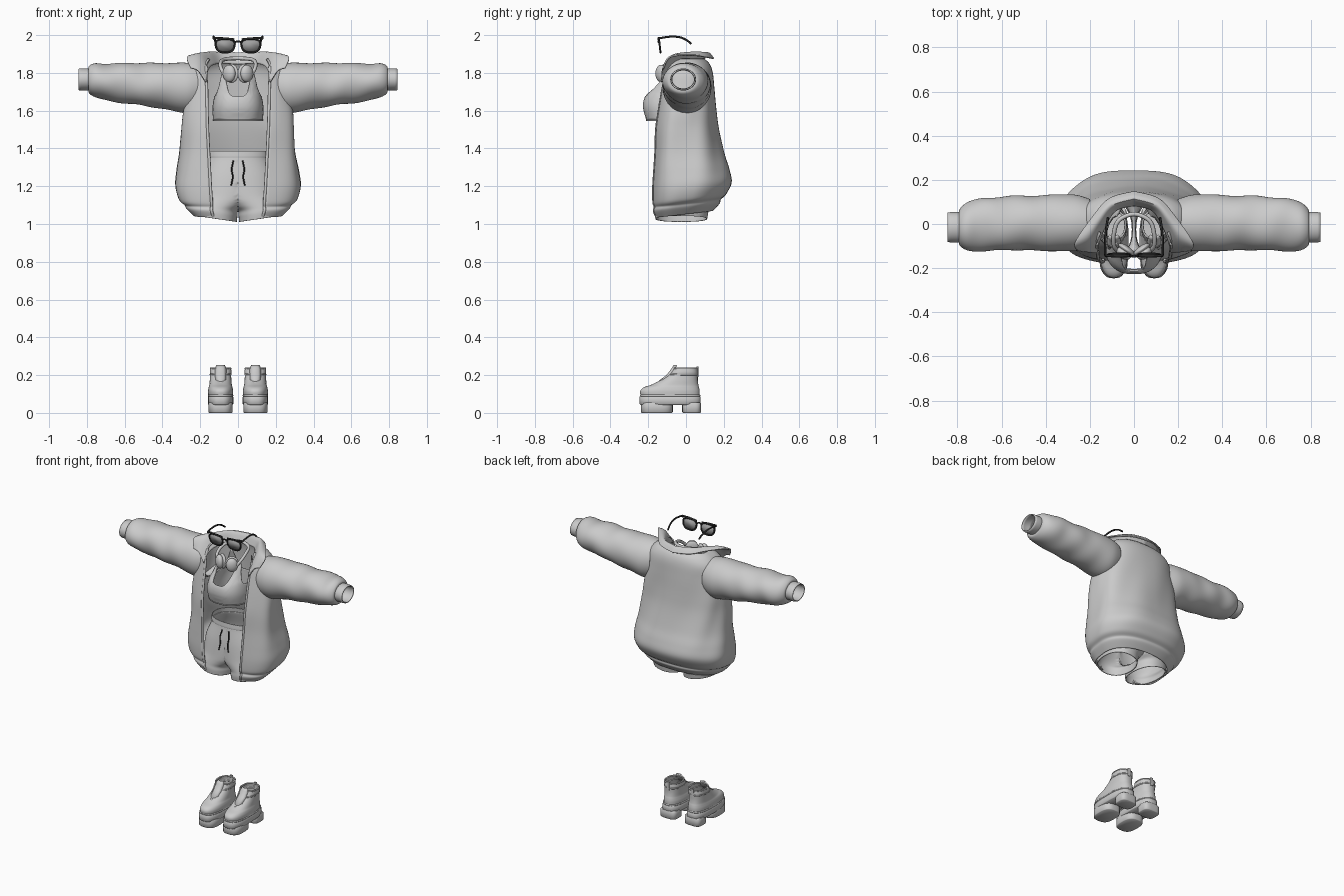
import bpy, bmesh
from math import sin, cos, pi, asin, radians, copysign
from mathutils import Vector, Matrix

if "Cube" in bpy.data.objects:
    bpy.data.objects.remove(bpy.data.objects["Cube"])


def material(name, value):
    m = bpy.data.materials.new(name)
    m.use_nodes = True
    colour = (value, value, value, 1)
    m.diffuse_color = colour
    m.node_tree.nodes["Principled BSDF"].inputs["Base Color"].default_value = colour
    return m


FABRIC = material("light grey", 0.6)
LENS = material("lens grey", 0.36)
BLACK = material("black", 0.02)


def power(v, e):
    return copysign(abs(v) ** e, v)


def smooth(rows, n=6):
    """Catmull-Rom interpolation through rows of equal length."""
    out = []
    last = len(rows) - 1
    for i in range(last):
        a, b, c, d = (rows[min(max(j, 0), last)] for j in range(i - 1, i + 3))
        for k in range(n):
            t = k / n
            out.append([q + t / 2 * (r - p + t * (2 * p - 5 * q + 4 * r - s + t * (3 * q - p - 3 * r + s)))
                        for p, q, r, s in zip(a, b, c, d)])
    return out + [list(rows[-1])]


def finish(name, bm, mat, thick=0, mirror=False):
    bmesh.ops.recalc_face_normals(bm, faces=bm.faces[:])
    mesh = bpy.data.meshes.new(name)
    bm.to_mesh(mesh)
    bm.free()
    mesh.materials.append(mat)
    for p in mesh.polygons:
        p.use_smooth = True
    mesh.set_sharp_from_angle(angle=radians(50))
    obj = bpy.data.objects.new(name, mesh)
    bpy.context.scene.collection.objects.link(obj)
    if mirror:
        obj.modifiers.new("Mirror", "MIRROR").merge_threshold = 0.002
    if thick:
        mod = obj.modifiers.new("Solidify", "SOLIDIFY")
        mod.thickness, mod.offset = thick, 0
    return obj


def loft(name, rings, mat=FABRIC, closed=True, cap=False, thick=0, mirror=False, split=False):
    bm = bmesh.new()
    grid = [[bm.verts.new(p) for p in ring] for ring in rings]
    n = len(grid[0])
    for lo, hi in zip(grid, grid[1:]):
        for k in range(n if closed else n - 1):
            bm.faces.new((lo[k], lo[(k + 1) % n], hi[(k + 1) % n], hi[k]))
    if cap:
        bm.faces.new(grid[0])
        bm.faces.new(grid[-1])
    if split:  # drop the wall lying on the mirror plane
        wall = [f for f in bm.faces if all(v.co.x < 0.001 for v in f.verts)]
        bmesh.ops.delete(bm, geom=wall, context="FACES")
    return finish(name, bm, mat, thick, mirror)


def tube(name, points, radius, mat=FABRIC, cyclic=False, n=6):
    cu = bpy.data.curves.new(name, "CURVE")
    cu.dimensions = "3D"
    cu.bevel_depth, cu.bevel_resolution, cu.use_fill_caps = radius, 2, True
    pts = smooth(points, n) if n > 1 else points
    sp = cu.splines.new("POLY")
    sp.points.add(len(pts) - 1)
    for p, co in zip(sp.points, pts):
        p.co = (*co, 1)
    sp.use_cyclic_u = cyclic
    cu.materials.append(mat)
    obj = bpy.data.objects.new(name, cu)
    bpy.context.scene.collection.objects.link(obj)


def oval(cx, rx, yf, yb, z, e=1.0, n=48):
    return [Vector((cx + rx * power(sin(a), e), (yf + yb) / 2 - (yb - yf) / 2 * power(cos(a), e), z))
            for a in (2 * pi * k / n for k in range(n))]


# Jacket body: open at the front; rows are z, half width, front, back, opening
def jacket_ring(z, hw, yf, yb, gap):
    limit = pi - asin(min(1, gap / hw) ** (1 / 0.85))
    ring = []
    for k in range(81):
        a = limit * (k / 40 - 1)
        fold = 1 + 0.022 * sin(7 * a + 9 * z) * sin(pi * min(1, max(0, (z - 1.1) / 0.7))) * max(0, cos(a / 2))
        y = (yf + yb) / 2 + (yb - yf) / 2 * power(cos(a), 0.9 if cos(a) > 0 else 0.5) * fold
        tilt = 0.12 * y * min(1, max(0, (1.35 - z) / 0.2))
        ring.append(Vector((hw * power(sin(a), 0.85) * fold, y, z + tilt)))
    return ring


body = [jacket_ring(*r) for r in smooth([
    (1.055, .235, -.165, .14, .13), (1.09, .27, -.178, .175, .14), (1.11, .282, -.172, .18, .14),
    (1.135, .31, -.178, .21, .14), (1.2, .328, -.18, .24, .145), (1.28, .32, -.176, .228, .15),
    (1.38, .303, -.17, .197, .155), (1.5, .293, -.166, .168, .16), (1.6, .285, -.153, .155, .163),
    (1.72, .262, -.135, .146, .166), (1.8, .245, -.12, .138, .17), (1.845, .208, -.1, .122, .165),
    (1.872, .165, -.07, .095, .15)])]
loft("jacket_body", body, closed=False, thick=0.008)
for side, col in (("left", -1), ("right", 0)):
    tube(side + "_jacket_front_edge", [r[col] for r in body[:-8]], 0.008, n=1)


# Sleeves and cuffs: rows are x, centre y, radius y, centre z, radius z
def sleeve_ring(x, yc, ry, zc, rz, amp=0.035):
    fade = amp * min(1, max(0, (x - 0.25) * 4))
    ring = []
    for k in range(48):
        a = 2 * pi * k / 48
        f = 1 + fade * (sin(38 * x + 2 * a) * 0.6 + sin(23 * x - 3 * a + 1) * 0.5)
        ring.append(Vector((x, yc + ry * f * cos(a), zc + rz * f * sin(a))))
    return ring


loft("sleeves", [sleeve_ring(*r) for r in smooth([
    (.2, .005, .105, 1.725, .115), (.27, .005, .125, 1.72, .13), (.38, .005, .124, 1.73, .12),
    (.5, .005, .12, 1.738, .11), (.62, 0, .118, 1.748, .102), (.7, -.003, .115, 1.752, .094),
    (.755, -.01, .106, 1.76, .086), (.785, -.015, .085, 1.763, .07), (.79, -.015, .064, 1.764, .054)])],
    thick=0.006, mirror=True)
loft("sleeve_cuffs", [sleeve_ring(x, -.015, .065 + d, 1.765, .055 + d, 0) for x, d in
                      ((.77, -.004), (.79, 0), (.83, 0), (.845, -.002))], thick=0.007, mirror=True)

# Collar: wishbone strip between a neck line and a flared outer line
neck = smooth([(0, .085, 1.845), (.085, .06, 1.85), (.135, -.02, 1.84), (.16, -.09, 1.81), (.17, -.13, 1.75)])
crest = smooth([(0, .115, 1.905), (.1, .085, 1.908), (.16, .01, 1.905), (.205, -.07, 1.885), (.21, -.125, 1.81)])
brim = smooth([(0, .146, 1.875), (.11, .115, 1.882), (.185, .035, 1.893), (.268, -.085, 1.885), (.25, -.12, 1.825)])
loft("jacket_collar", [smooth([a, b, c], 5) for a, b, c in zip(neck, crest, brim)],
     closed=False, thick=0.008, mirror=True)

# Crop top: hem to a neckline that rises into four strap points
section = smooth([(1.55, .13, -.208, .085), (1.62, .132, -.225, .085), (1.68, .122, -.212, .085),
                  (1.73, .108, -.165, .08), (1.83, .1, -.085, .05)], 20)
COLS = 72
top_rings = []
for step in range(19):
    ring = []
    for k in range(COLS):
        a = 2 * pi * k / COLS
        z = 1.55 + step / 18 * (0.125 + 0.135 * sin(2 * a) ** 4)
        row = min(section, key=lambda r: abs(r[0] - z))
        ring.append(oval(0, *row[1:], z, 0.8, COLS)[k])
    top_rings.append(ring)
loft("crop_top", top_rings, thick=0.005)
tube("crop_top_hem", top_rings[0], 0.005, cyclic=True, n=1)

# Shorts: one leg and half the hips, mirrored; rows are z, centre x, radius x, front, back
leg = []
for z, cx, rx, yf, yb in smooth([
        (1.385, 0, .165, -.125, .1), (1.355, 0, .168, -.128, .105), (1.345, 0, .163, -.126, .105),
        (1.25, .02, .185, -.142, .13), (1.15, .055, .165, -.152, .14), (1.1, .09, .13, -.157, .13),
        (1.07, .108, .108, -.16, .12), (1.04, .114, .109, -.163, .115), (1.01, .114, .106, -.16, .11)]):
    ring = oval(cx, rx, yf, yb, z, 0.9)
    for p in ring:
        p.x = max(0, p.x)
        p.z += 0.15 * p.x * min(1, max(0, (1.15 - z) / 0.1))
    leg.append(ring)
loft("shorts", leg, thick=0.004, mirror=True, split=True)
for s in (1, -1):
    tube("drawstring", [(s * .025, -.136, 1.335), (s * .033, -.148, 1.29), (s * .028, -.152, 1.25),
                        (s * .036, -.158, 1.205)], 0.004, BLACK)

# Headphones resting round the neck
for s in (1, -1):
    for name, size, shift in (("ear_cup", (.037, .024, .046), 0), ("ear_pad", (.043, .016, .05), .022)):
        bm = bmesh.new()
        bmesh.ops.create_uvsphere(bm, u_segments=32, v_segments=16, radius=1)
        move = (Matrix.Translation((s * .047, -.133, 1.797)) @ Matrix.Rotation(s * radians(35), 4, "Z")
                @ Matrix.Translation((0, shift, 0)) @ Matrix.Diagonal((*size, 1)))
        bmesh.ops.transform(bm, matrix=move, verts=bm.verts[:])
        finish(name, bm, FABRIC)
band = [(.07, -.125, 1.79), (.09, -.1, 1.825), (.092, -.05, 1.855), (.07, .015, 1.872)]
tube("headphone_band", band + [(0, .045, 1.877)] + [(-x, y, z) for x, y, z in reversed(band)], 0.01)

# Glasses: rims, lenses, bridge and temples
for s in (1, -1):
    rim = []
    for k in range(40):
        a = 2 * pi * k / 40
        h = power(sin(a), 0.75)
        rim.append(Vector((s * (.068 + .05 * power(cos(a), 0.75) * (1 + .13 * h)),
                           -.143 + .004 * (1 - h), 1.944 + .036 * h)))
    tube("glasses_rim", rim, 0.0055, BLACK, cyclic=True, n=1)
    bm = bmesh.new()
    bm.faces.new([bm.verts.new(p) for p in rim])
    finish("lens", bm, LENS, thick=0.003)
    tube("temple", [(s * .12, -.143, 1.975), (s * .13, -.14, 1.983), (s * .13, -.08, 1.992),
                    (s * .127, -.03, 1.988), (s * .122, .005, 1.972), (s * .118, .028, 1.953)], 0.0055, BLACK)
    tube("brow_bar", [(s * .02, -.144, 1.977), (s * .07, -.146, 1.982), (s * .128, -.143, 1.985)], 0.006, BLACK)
tube("glasses_bridge", [(-.022, -.143, 1.96), (0, -.147, 1.967), (.022, -.143, 1.96)], 0.005, BLACK)

# Boots: treads, platform, welt, upper, straps and tongue
CX = .092


def block(name, yf, yb, hw, z0, z1, e=0.7):
    levels = ((z0, -.004), (z0 + .004, 0), (z1 - .004, 0), (z1, -.003))
    loft(name, [oval(CX, hw + d, yf - d, yb + d, z, e) for z, d in levels], cap=True, mirror=True)


block("boot_front_tread", -.238, -.07, .064, 0, .055)
block("boot_heel", -.02, .08, .06, 0, .055, .55)
block("boot_platform", -.246, .078, .067, .043, .088)
block("boot_welt", -.243, .076, .068, .086, .097)
rows = smooth([(.09, -.238, .07, .063), (.115, -.24, .07, .064), (.133, -.222, .067, .061),
               (.148, -.18, .063, .057), (.172, -.132, .06, .055), (.2, -.092, .06, .053),
               (.215, -.078, .06, .055), (.235, -.066, .057, .053)])
upper = [oval(CX, hw, yf, yb, z, 0.82) for z, yf, yb, hw in rows]
loft("boot_upper", upper, thick=0.005, mirror=True)
for s in (1, -1):
    for name, index in (("instep_strap", 21), ("lace", 25), ("ankle_strap", 31), ("boot_rim", -1)):
        full = name in ("ankle_strap", "boot_rim")
        cols = range(48) if full else range(-9, 10)
        path = [Vector((s * upper[index][k].x, upper[index][k].y, upper[index][k].z - abs(k) * (0 if full else .002)))
                for k in cols]
        tube(name, path, 0.005, cyclic=full, n=1)
loft("boot_tongue", [[Vector((CX + u * w, y + .012 * u * u, z)) for u in (-1, -.5, 0, .5, 1)]
                     for z, y, w in ((.16, -.15, .025), (.2, -.098, .028), (.235, -.072, .028), (.252, -.062, .02))],
     closed=False, thick=0.008, mirror=True)
loft("boot_pull_tab", [oval(CX, .01, .055, .066, z, .6, 16) for z in (.19, .245)], cap=True, mirror=True)
